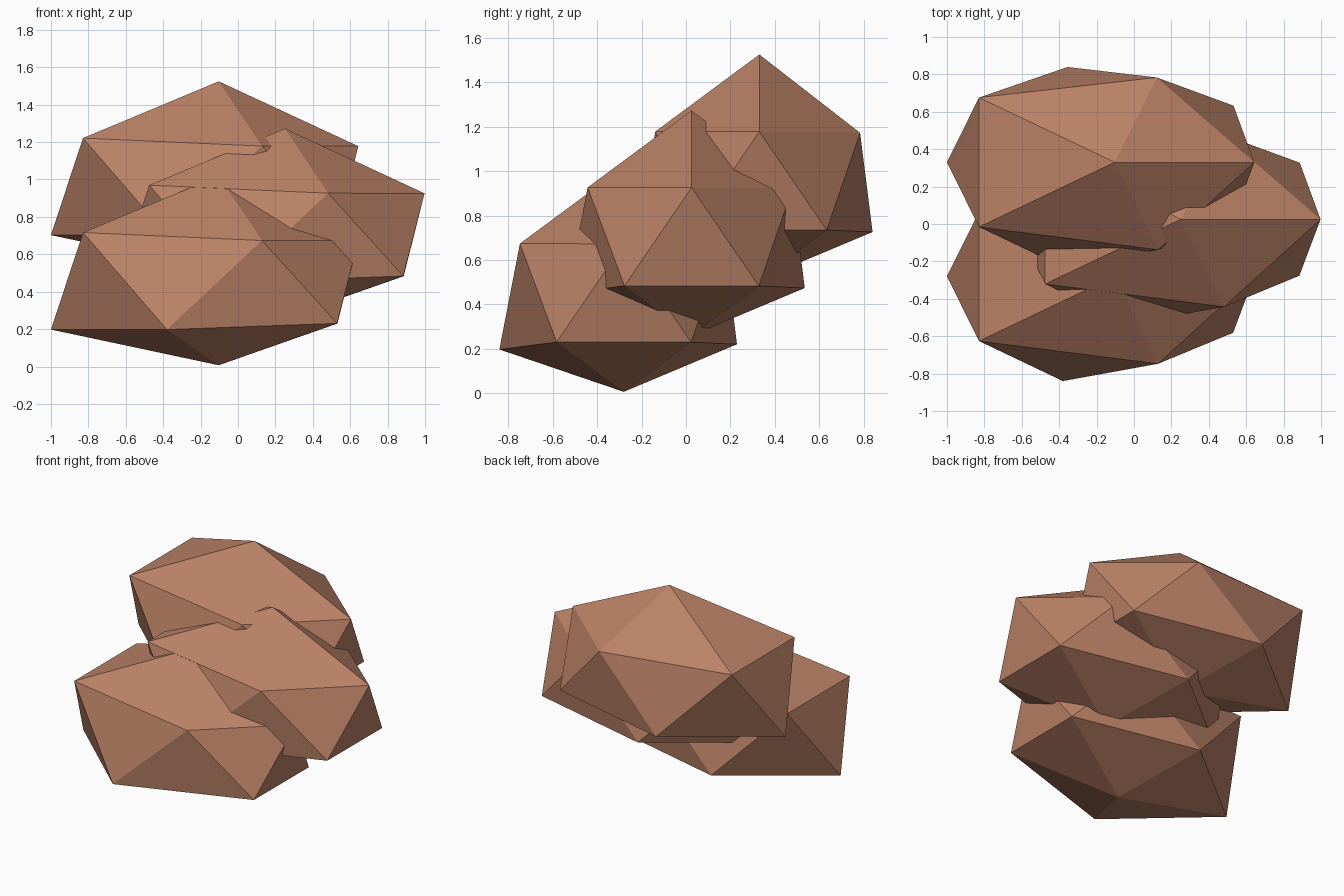
import bpy
import bmesh
import math
from mathutils import Vector

cube = bpy.data.objects.get("Cube")
if cube:
    bpy.data.objects.remove(cube, do_unlink=True)

# Single clay-brown colour
clay = bpy.data.materials.new("clay_brown")
clay.use_nodes = True
colour = (0.5, 0.225, 0.135, 1)
clay.diffuse_color = colour
clay.node_tree.nodes["Principled BSDF"].inputs["Base Color"].default_value = colour

# Uneven radius of each corner, from the bottom up and anticlockwise in each ring
RADII = [0.776,
         0.875, 0.91, 1, 1, 0.872,
         0.832, 0.81, 1, 1, 0.835,
         0.97]
SIZE = Vector((1.003, 0.658, 0.58))


def ring_order(vert):
    angle = math.degrees(math.atan2(vert.co.y, vert.co.x))
    if abs(vert.co.z) > 0.9:
        angle = 0
    return round(vert.co.z, 1), round(angle) % 360


def rock_mesh():
    """Stretched icosahedron with some corners pulled inwards."""
    bm = bmesh.new()
    bmesh.ops.create_icosphere(bm, subdivisions=1, radius=1)
    for vert, radius in zip(sorted(bm.verts, key=ring_order), RADII):
        vert.co = vert.co.normalized() * radius * SIZE
    mesh = bpy.data.meshes.new("rock")
    bm.to_mesh(mesh)
    bm.free()
    mesh.materials.append(clay)
    return mesh


# Three equal rocks, stacked like steps from front to back
rock = rock_mesh()
for name, place in (("front_rock", (-0.103, -0.28, 0.457)),
                    ("middle_rock", (0.251, 0.025, 0.71)),
                    ("back_rock", (-0.103, 0.33, 0.962))):
    obj = bpy.data.objects.new(name, rock)
    obj.location = place
    bpy.context.collection.objects.link(obj)
